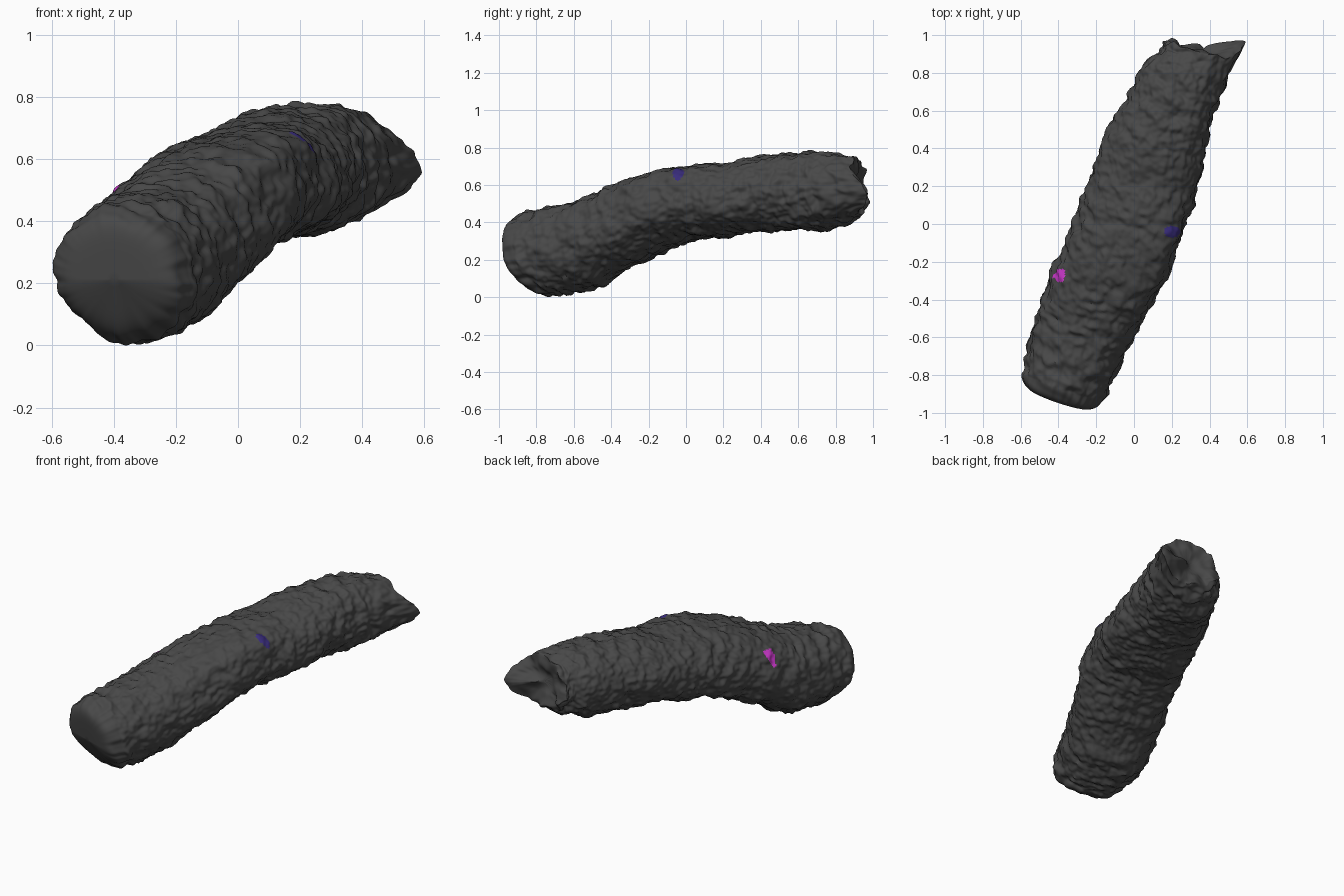
import bpy, bmesh
from math import cos, sin, pi, exp
from mathutils import Vector, noise

if "Cube" in bpy.data.objects:
    bpy.data.objects.remove(bpy.data.objects["Cube"], do_unlink=True)

SEGMENTS, STEPS, CAP = 200, 24, 28
UP = Vector((0, 0, 1))

# Stations along the trunk: centre x, y, z, half width, half height
STATIONS = [
    (-.372, -.85, .235, .232, .23), (-.288, -.6, .272, .262, .245),
    (-.198, -.4, .36, .28, .22), (-.105, -.2, .45, .288, .21),
    (-.025, 0, .51, .286, .19), (.045, .2, .528, .285, .196),
    (.108, .4, .56, .274, .2), (.17, .55, .572, .242, .21),
    (.232, .7, .574, .235, .212), (.3, .82, .588, .205, .195),
    (.36, .92, .597, .19, .155)]


def material(name, colour):
    mat = bpy.data.materials.new(name)
    mat.use_nodes = True
    mat.diffuse_color = (*colour, 1)
    mat.node_tree.nodes["Principled BSDF"].inputs["Base Color"].default_value = (*colour, 1)
    return mat


def blend(a, b, c, d, t):
    """Smooth curve between b and c."""
    return tuple(q + .5 * t * (r - p + t * (2*p - 5*q + 4*r - s + t * (3*(q - r) + s - p)))
                 for p, q, r, s in zip(a, b, c, d))


def sample_trunk():
    last = len(STATIONS) - 1
    rows = []
    for i in range(last):
        four = [STATIONS[min(max(i + k, 0), last)] for k in (-1, 0, 1, 2)]
        rows += [blend(*four, k / STEPS) for k in range(STEPS)]
    return rows + [STATIONS[-1]]


def roughness(p, travel, angle):
    """Crosswise ridges, broad lumps and fine grain."""
    wander = travel * 20 + 1.5 * noise.noise(p * 4)
    ridges = noise.noise(Vector((wander, cos(angle) * 1.6, sin(angle) * 1.6)))
    return (.014 * ridges + .014 * noise.noise(p * 6) + .013 * noise.noise(p * 17)
            + .009 * noise.noise(p * 36) - .006)


def add_ring(bm, row, tangent, travel, size, shift, rough, front, back):
    centre, wide, high = Vector(row[:3]), row[3], row[4]
    side = tangent.cross(UP).normalized()
    lift = side.cross(tangent)
    # Two opposite shoulders, strongest at the middle of the trunk
    swell = (.05 + .16 * exp(-((centre.y + .03) / .2) ** 2)) * (1 - front) * (1 - back)
    ring = []
    for k in range(SEGMENTS):
        a = 2 * pi * k / SEGMENTS
        shoulder = 1 + swell * exp(-((a % pi - .9) / .42) ** 2)
        out = (side * cos(a) * wide + lift * sin(a) * high) * shoulder
        bump = roughness(centre + out, travel, a) * rough
        # The front cut slopes under; the broken back carries a stub on one side
        turn = (a + .35 + pi) % (2 * pi) - pi
        lean = front * .09 * max(0, -sin(a)) ** 1.5 + back * (
            .06 * cos(a) + .09 * exp(-turn * turn * 2.2)
            + .03 * noise.noise((centre + out * size) * 15))
        ring.append(bm.verts.new(centre + out * size + out.normalized() * bump
                                 + tangent * (shift + lean)))
    return ring


def build_trunk():
    bm = bmesh.new()
    rows = sample_trunk()
    tangents = []
    for i in range(len(rows)):
        lo, hi = max(i - 24, 0), min(i + 24, len(rows) - 1)
        tangents.append((Vector(rows[hi][:3]) - Vector(rows[lo][:3])).normalized())
    rings = []
    # Flat front cut with a rounded edge
    for k in range(1, CAP):
        f = sin(pi / 2 * k / CAP)
        depth = .085 * (1 - f ** 7) ** .6
        rings.append(add_ring(bm, rows[0], tangents[0], -depth, f, -depth, f ** 3, f, 0))
    # Rough trunk
    travel = 0
    for i, row in enumerate(rows):
        if i:
            travel += (Vector(row[:3]) - Vector(rows[i - 1][:3])).length
        front = max(0, 1 - travel / .35) ** 1.5
        back = max(0, (i / (len(rows) - 1) - .86) / .14) ** 1.5
        rings.append(add_ring(bm, row, tangents[i], travel, 1, 0, 1, front, back))
    # Broken back end, slightly hollow
    for k in range(1, CAP):
        f = 1 - k / CAP
        shift = .16 * (1 - f) * (.35 - (1 - f)) * f
        rings.append(add_ring(bm, rows[-1], tangents[-1], travel + .12 * (1 - f),
                              f, shift, f, 0, f ** .45))
    for lower, upper in zip(rings, rings[1:]):
        for k in range(SEGMENTS):
            n = (k + 1) % SEGMENTS
            bm.faces.new((lower[k], lower[n], upper[n], upper[k]))
    bm.faces.new(rings[0][::-1])
    bm.faces.new(rings[-1])
    bmesh.ops.recalc_face_normals(bm, faces=bm.faces)
    return bm


def paint_marks(bm):
    for face in bm.faces:
        c = face.calc_center_median()
        # Oval blue spot on the upper flank
        if c.z > .58 and ((c.x - .2) / .045) ** 2 + ((c.y + .04) / .031) ** 2 < 1:
            face.material_index = 1
        # Small pink wedge on the other flank, narrowing downwards
        elif c.x < -.368 and abs(c.y + .272) < .034 * min(1, (c.z - .425) / .055):
            face.material_index = 2


trunk = build_trunk()
# Rest the lowest point on the floor
floor = min(v.co.z for v in trunk.verts)
bmesh.ops.translate(trunk, verts=trunk.verts, vec=-floor * UP)
paint_marks(trunk)
mesh = bpy.data.meshes.new("rough_log")
trunk.to_mesh(mesh)
trunk.free()
for mat in (material("charcoal bark", (.065, .065, .065)),
            material("dark blue spot", (.04, .025, .2)),
            material("pink wedge", (.6, .04, .6))):
    mesh.materials.append(mat)
log = bpy.data.objects.new("rough_log", mesh)
bpy.context.collection.objects.link(log)
bpy.context.view_layer.objects.active = log
log.select_set(True)
bpy.ops.object.shade_smooth_by_angle(angle=.9)
